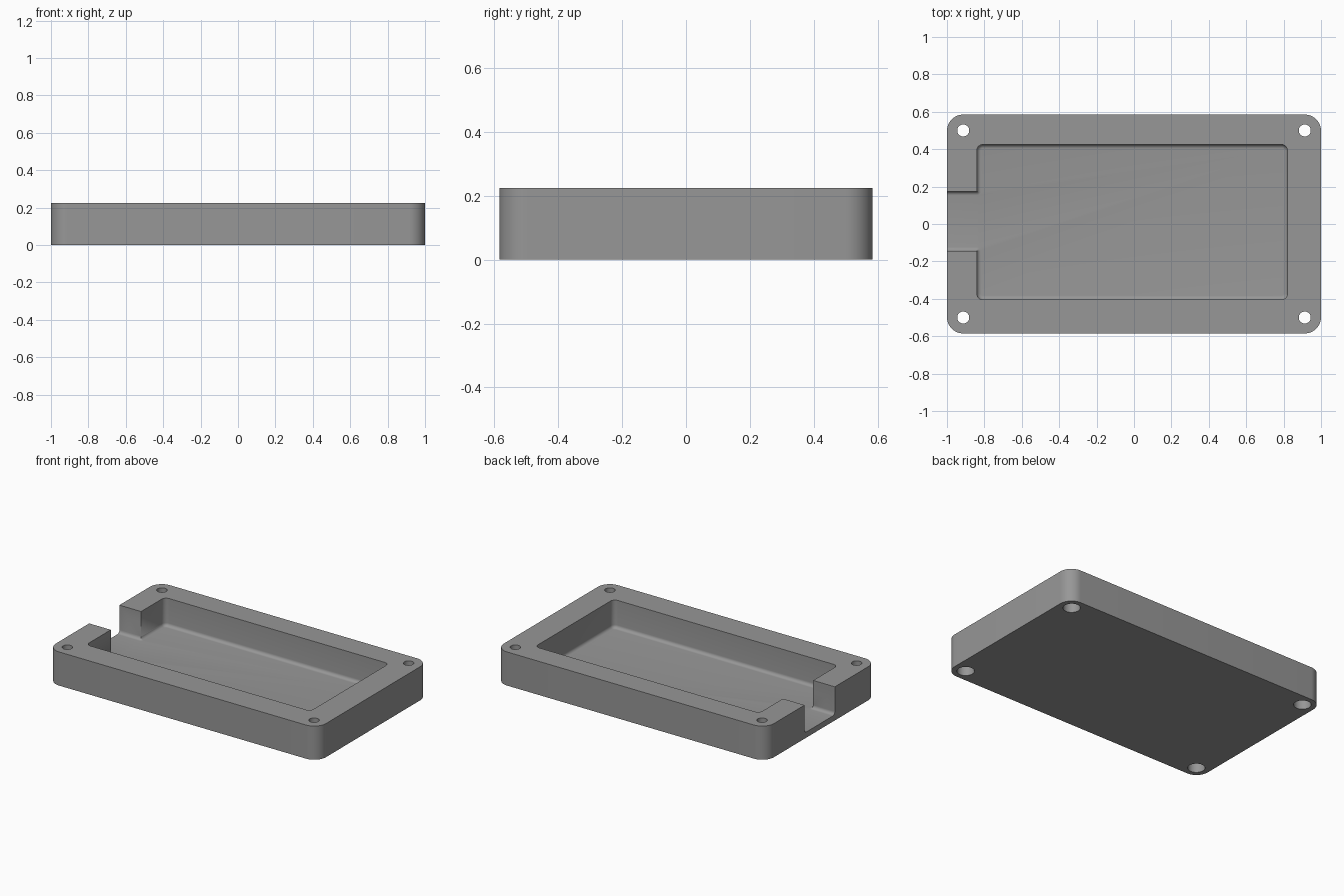
import bpy, bmesh, math

if "Cube" in bpy.data.objects:
    bpy.data.objects.remove(bpy.data.objects["Cube"])

W, D, H = 1.0, 0.585, 0.225          # half width, half depth, height
FLOOR, FILLET, CORNER = 0.038, 0.022, 0.032
X0, X1, Y0, Y1 = -0.84, 0.82, -0.405, 0.425   # pocket
N0, N1 = -0.145, 0.175                        # cable notch

grey = bpy.data.materials.new("grey plastic")
grey.diffuse_color = (0.31, 0.31, 0.31, 1)
grey.use_nodes = True
grey.node_tree.nodes["Principled BSDF"].inputs["Base Color"].default_value = grey.diffuse_color


def arc(cx, cy, r, start, sweep, n=8):
    return [(cx + r * math.cos(math.radians(start + sweep * i / n)),
             cy + r * math.sin(math.radians(start + sweep * i / n))) for i in range(n + 1)]


def loft(name, layers):
    """Solid through a stack of (outline, z) layers with equal point counts."""
    bm = bmesh.new()
    rings = [[bm.verts.new((x, y, z)) for x, y in pts] for pts, z in layers]
    n = len(rings[0])
    bm.faces.new(rings[0][::-1])
    bm.faces.new(rings[-1])
    for a, b in zip(rings, rings[1:]):
        for i in range(n):
            j = (i + 1) % n
            bm.faces.new((a[i], a[j], b[j], b[i]))
    bmesh.ops.remove_doubles(bm, verts=bm.verts, dist=1e-5)
    bmesh.ops.recalc_face_normals(bm, faces=bm.faces)
    me = bpy.data.meshes.new(name)
    bm.to_mesh(me)
    bm.free()
    me.materials.append(grey)
    ob = bpy.data.objects.new(name, me)
    bpy.context.collection.objects.link(ob)
    return ob


def pocket_outline(d):
    """Pocket with side notch, shrunk inwards by d."""
    r, c = CORNER - d, CORNER
    return (arc(X0 + c, Y0 + c, r, 180, 90) + arc(X1 - c, Y0 + c, r, 270, 90)
            + arc(X1 - c, Y1 - c, r, 0, 90) + arc(X0 + c, Y1 - c, r, 90, 90)
            + arc(X0, N1, d, 0, -90, 6) + [(-1.1, N1 - d), (-1.1, N0 + d)]
            + arc(X0, N0, d, 90, -90, 6))


# Tray body: rounded block
R = 0.087
outer = (arc(R - W, R - D, R, 180, 90, 12) + arc(W - R, R - D, R, 270, 90, 12)
         + arc(W - R, D - R, R, 0, 90, 12) + arc(R - W, D - R, R, 90, 90, 12))
tray = loft("tray", [(outer, 0), (outer, H)])

# Pocket cutter with a filleted floor edge
layers = []
for i in range(7):
    t = math.radians(15 * i)
    layers.append((pocket_outline(FILLET * (1 - math.sin(t))),
                   FLOOR + FILLET * (1 - math.cos(t))))
layers.append((pocket_outline(0.0), H + 0.1))
cutters = [loft("pocket_cutter", layers)]

# Screw holes, counterbored from below
for sx in (-1, 1):
    for sy in (-1, 1):
        big = arc(sx * 0.913, sy * 0.5, 0.053, 0, 360, 32)[:-1]
        small = arc(sx * 0.913, sy * 0.5, 0.032, 0, 360, 32)[:-1]
        cutters.append(loft("screw_hole_cutter",
                            [(big, -0.05), (big, 0.07), (small, 0.07), (small, H + 0.05)]))

bpy.context.view_layer.objects.active = tray
tray.select_set(True)
for c in cutters:
    m = tray.modifiers.new("cut", 'BOOLEAN')
    m.operation, m.solver, m.object = 'DIFFERENCE', 'EXACT', c
    bpy.ops.object.modifier_apply(modifier=m.name)
for c in cutters:
    bpy.data.objects.remove(c)

bpy.ops.object.shade_smooth_by_angle(angle=math.radians(30))
